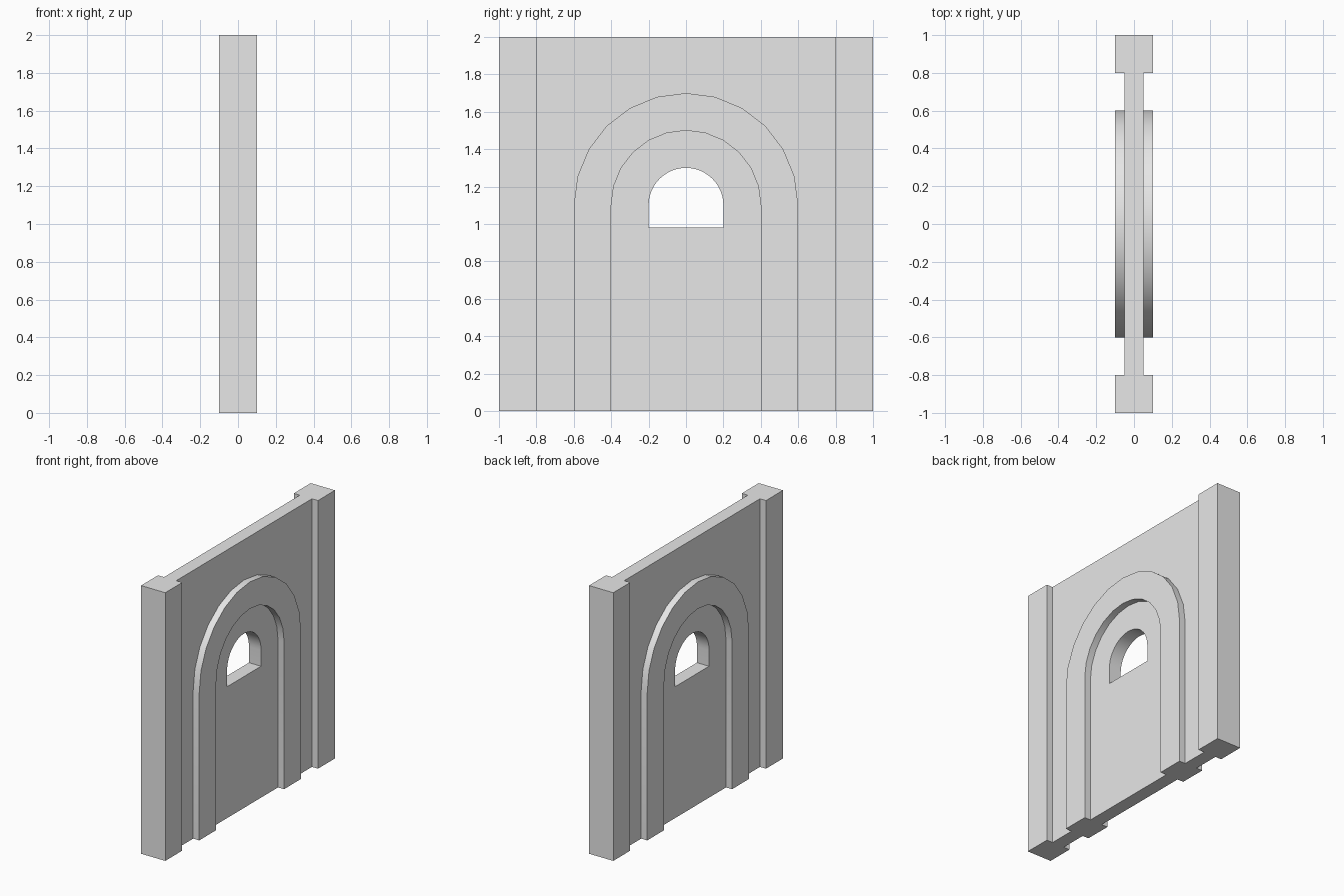
import bpy, bmesh, math

if "Cube" in bpy.data.objects:
    bpy.data.objects.remove(bpy.data.objects["Cube"])

stone = bpy.data.materials.new("light grey stone")
stone.diffuse_color = (0.8, 0.8, 0.8, 1)
stone.use_nodes = True
stone.node_tree.nodes["Principled BSDF"].inputs["Base Color"].default_value = stone.diffuse_color

ARCH_Z = 1.1  # shared centre height of all the arches


def arc(radius, segments):
    """Half circle in (y, z), from +y over the top to -y."""
    return [(radius * math.cos(math.pi * i / segments),
             ARCH_Z + radius * math.sin(math.pi * i / segments))
            for i in range(segments + 1)]


def prism(name, profile, x0, x1):
    """Extrude a closed (y, z) profile from x0 to x1."""
    bm = bmesh.new()
    face = bm.faces.new([bm.verts.new((x0, y, z)) for y, z in profile])
    ext = bmesh.ops.extrude_face_region(bm, geom=[face])
    moved = [v for v in ext["geom"] if isinstance(v, bmesh.types.BMVert)]
    bmesh.ops.translate(bm, verts=moved, vec=(x1 - x0, 0, 0))
    bmesh.ops.recalc_face_normals(bm, faces=bm.faces)
    mesh = bpy.data.meshes.new(name)
    bm.to_mesh(mesh)
    bm.free()
    mesh.materials.append(stone)
    obj = bpy.data.objects.new(name, mesh)
    bpy.context.collection.objects.link(obj)
    return obj


def activate(obj):
    bpy.ops.object.select_all(action='DESELECT')
    obj.select_set(True)
    bpy.context.view_layer.objects.active = obj


def rect(y0, y1, z0, z1):
    return [(y0, z0), (y1, z0), (y1, z1), (y0, z1)]


def mirror(obj, axis):
    mod = obj.modifiers.new("mirror", 'MIRROR')
    mod.use_axis = [i == axis for i in range(3)]


# Thin wall panel with an arched window cut through it
wall = prism("wall_panel", rect(-0.8, 0.8, 0, 2), -0.05, 0.05)
cutter = prism("window_cutter", [(0.2, 0.98)] + arc(0.2, 24) + [(-0.2, 0.98)], -0.3, 0.3)
cutter.hide_render = True
cut = wall.modifiers.new("window", 'BOOLEAN')
cut.operation = 'DIFFERENCE'
cut.solver = 'EXACT'
cut.object = cutter
activate(wall)
bpy.ops.object.modifier_apply(modifier=cut.name)
bpy.data.objects.remove(cutter)

# Thick posts at both ends
posts = prism("end_posts", rect(0.8, 1.0, 0, 2), -0.1, 0.1)
mirror(posts, 1)

# Raised arch trim on both faces of the wall, legs reaching the ground
outer = [(0.6, 0)] + arc(0.6, 12) + [(-0.6, 0)]
inner = [(0.4, 0)] + arc(0.4, 12) + [(-0.4, 0)]
trim = prism("arch_trim", outer + inner[::-1], 0.05, 0.1)
mirror(trim, 0)

# Smooth the curved edges, keep corners crisp
for obj in (wall, trim):
    activate(obj)
    bpy.ops.object.shade_smooth_by_angle(angle=math.radians(30))
